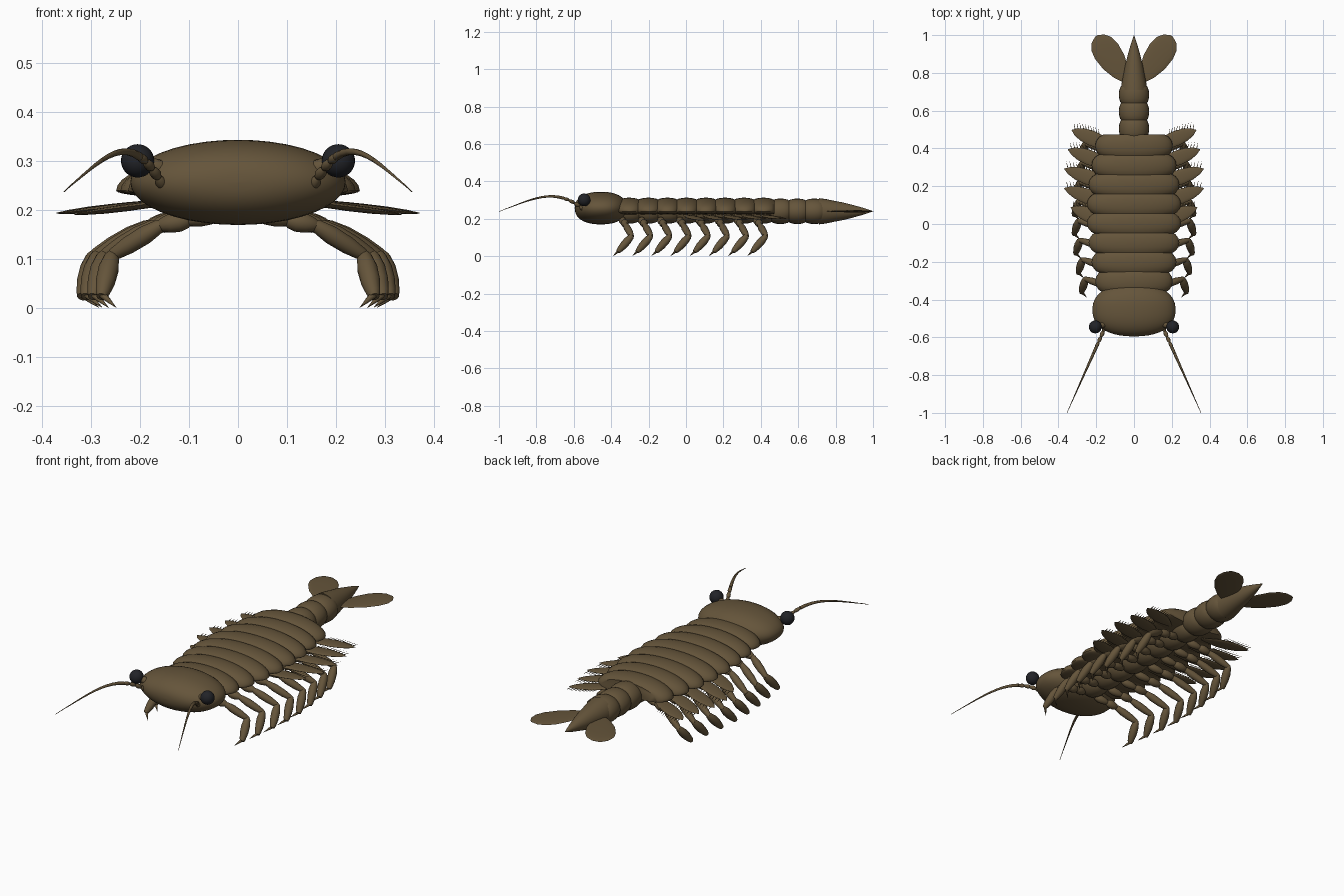
import bpy, bmesh, math
from mathutils import Vector

cube = bpy.data.objects.get("Cube")
if cube:
    bpy.data.objects.remove(cube, do_unlink=True)


def material(name, rgb):
    m = bpy.data.materials.new(name)
    m.use_nodes = True
    m.diffuse_color = (*rgb, 1)
    bsdf = next(n for n in m.node_tree.nodes if n.type == 'BSDF_PRINCIPLED')
    bsdf.inputs["Base Color"].default_value = (*rgb, 1)
    return m


BROWN = material("shell_brown", (0.13, 0.09, 0.043))
BLACK = material("eye_black", (0.016, 0.017, 0.021))


def lathe(bm, a, b, profile, n=12, u_scale=1, v_scale=1, v_low=None):
    """Skin elliptical rings (t, radius) from a to b; v_low squashes the underside."""
    a, b = Vector(a), Vector(b)
    d = (b - a).normalized()
    u = d.cross(Vector((0, 0, 1))).normalized()
    v = u.cross(d)
    v_low = v_scale if v_low is None else v_low
    rings = []
    for t, r in profile:
        ring = []
        for k in range(n):
            ang = math.tau * k / n
            c, s = math.cos(ang), math.sin(ang)
            ring.append(bm.verts.new(a.lerp(b, t) + u * c * r * u_scale
                                     + v * s * r * (v_scale if s > 0 else v_low)))
        rings.append(ring)
    for p, q in zip(rings, rings[1:]):
        for k in range(n):
            bm.faces.new((p[k], p[(k + 1) % n], q[(k + 1) % n], q[k]))
    bm.faces.new(rings[0][::-1])
    bm.faces.new(rings[-1])


def finish(name, bm, mat=BROWN, angle=50):
    bmesh.ops.recalc_face_normals(bm, faces=bm.faces)
    mesh = bpy.data.meshes.new(name)
    bm.to_mesh(mesh)
    bm.free()
    mesh.materials.append(mat)
    ob = bpy.data.objects.new(name, mesh)
    bpy.context.collection.objects.link(ob)
    bpy.ops.object.select_all(action='DESELECT')
    ob.select_set(True)
    bpy.context.view_layer.objects.active = ob
    bpy.ops.object.shade_smooth_by_angle(angle=math.radians(angle))
    return ob


def oval(power, steps=16):
    """Rounded profile from tip to tip with unit radius."""
    ts = [(1 - math.cos(math.pi * k / steps)) / 2 for k in range(steps + 1)]
    return [(t, max(0.01, (1 - abs(2 * t - 1) ** power) ** (1 / power))) for t in ts]


BARREL = [(0, 0.8), (0.12, 0.91), (0.3, 0.98), (0.5, 1), (0.7, 0.98), (0.88, 0.91), (1, 0.8)]
SPINDLE = [(0, 0.45), (0.1, 0.75), (0.35, 1), (0.65, 0.95), (0.9, 0.7), (1, 0.5)]
LEAF = [(0, 0.2), (0.15, 0.55), (0.35, 0.92), (0.55, 1), (0.75, 0.85), (0.9, 0.5), (1, 0.03)]
FIN = [(0, 0.3), (0.15, 0.62), (0.4, 0.92), (0.65, 1), (0.82, 0.88), (0.94, 0.55), (1, 0.1)]
THORN = [(0, 1), (0.5, 0.6), (1, 0.03)]

PITCH = 0.1025
START = -0.355
MID_Z = 0.24


def half_width(i):
    return 0.205 + 0.045 * math.sin(math.pi * i / 7)


# Head
bm = bmesh.new()
lathe(bm, (0, -0.595, 0.257), (0, -0.315, 0.257), oval(2.3, 24), 40, 0.22, 0.087)
finish("head", bm)

# Back plates: wide overlapping domes
for i in range(8):
    y = START + i * PITCH
    bm = bmesh.new()
    lathe(bm, (0, y - 0.008, MID_Z), (0, y + PITCH + 0.008, MID_Z), BARREL, 40,
          half_width(i), 0.073, 0.018)
    finish(f"back_plate_{i + 1}", bm)

# Narrow trunk under the plates, continuing into the tail
for i in range(8):
    y = START + i * PITCH
    bm = bmesh.new()
    lathe(bm, (0, y, MID_Z), (0, y + PITCH, MID_Z), BARREL, 24, 0.07, 0.066)
    finish(f"trunk_segment_{i + 1}", bm)
for i in range(3):
    y = 0.46 + i * 0.09
    bm = bmesh.new()
    lathe(bm, (0, y - 0.006, MID_Z), (0, y + 0.096, MID_Z), BARREL, 24, 0.08, 0.068)
    finish(f"tail_segment_{i + 1}", bm)

# Pointed tail end
bm = bmesh.new()
lathe(bm, (0, 0.71, MID_Z), (0, 1, MID_Z),
      [(0, 0.07), (0.12, 0.066), (0.3, 0.055), (0.45, 0.047), (0.6, 0.036),
       (0.8, 0.02), (1, 0.001)], 24)
finish("tail_spike", bm)

for side, label in ((1, "left"), (-1, "right")):
    # Tail fins
    bm = bmesh.new()
    lathe(bm, (side * 0.045, 0.765, MID_Z), (side * 0.2, 0.995, MID_Z), FIN, 16, 0.073, 0.006)
    finish(f"{label}_tail_fin", bm)

    # Eye on a short stalk
    bm = bmesh.new()
    bmesh.ops.create_uvsphere(bm, u_segments=24, v_segments=16, radius=0.034)
    bmesh.ops.translate(bm, verts=bm.verts, vec=(side * 0.205, -0.545, 0.301))
    finish(f"{label}_eye", bm, BLACK)
    bm = bmesh.new()
    lathe(bm, (side * 0.13, -0.52, 0.275), (side * 0.195, -0.543, 0.297), SPINDLE, 12, 0.018, 0.018)
    finish(f"{label}_eye_stalk", bm)

    # Antenna: beaded base and a long arched whip
    bm = bmesh.new()
    path = []
    for k in range(17):
        t = k / 16
        z = 0.245 + 0.2 * t * (1 - t) + 0.05 * math.sin(math.pi * min(1, t * 1.15)) * (1 - t)
        path.append(Vector((side * (0.15 + 0.205 * t), -0.54 - 0.46 * t, z - 0.007 * t)))
    for k, (a, b) in enumerate(zip(path, path[1:])):
        r = 0.011 * (1 - k / 16) ** 1.2 + 0.001
        shape = SPINDLE if k < 4 else THORN[:2] + [(1, 0.85)]
        if k >= 4:
            shape = [(0, 1), (1, 0.88)]
        lathe(bm, a, b, shape, 10, r, r)
    finish(f"{label}_antenna", bm)

    # Walking legs
    for i in range(8):
        y = START + 0.025 + i * PITCH
        reach = 0.6 + 0.4 * half_width(i) / 0.25
        reach *= 0.94 + 0.06 * math.sin(math.pi * i / 7)
        joints = [Vector((side * x * reach, y + dy, z)) for x, dy, z in (
            (0.045, -0.015, 0.195), (0.115, 0.0, 0.18), (0.18, 0.005, 0.17),
            (0.295, 0.04, 0.108), (0.318, -0.03, 0.028), (0.285, -0.06, 0.001))]
        bm = bmesh.new()
        for k, r in enumerate((0.02, 0.021, 0.019, 0.021)):
            a, b = joints[k], joints[k + 1]
            ext = (b - a) * 0.06
            lathe(bm, a - ext, b + ext, SPINDLE, 14, r, r)
        lathe(bm, joints[4], joints[5], THORN, 8, 0.008, 0.008)
        finish(f"{label}_leg_{i + 1}", bm)

    # Leaf-shaped swimming paddles with a bristle fringe
    for i, tip_x in enumerate((0.335, 0.37, 0.37, 0.35, 0.33)):
        y = START + 0.04 + (i + 3) * PITCH
        root = Vector((side * 0.1, y, 0.222))
        tip = Vector((side * tip_x, y + 0.095, 0.191 + 0.002 * i))
        bm = bmesh.new()
        lathe(bm, root, tip, LEAF, 14, 0.04, 0.007)
        along = (tip - root).normalized()
        out = Vector((-side * along.y, abs(along.x), 0)).normalized()
        for k in range(10):
            t = 0.42 + 0.058 * k
            w = 0.04 * (1 - ((t - 0.5) / 0.5) ** 2) ** 0.7 * 0.85
            base = root.lerp(tip, t) + out * w
            end = base + (out * 0.75 + along * 0.5) * 0.04
            lathe(bm, base, end, THORN, 5, 0.0025, 0.0025)
        finish(f"{label}_paddle_{i + 1}", bm)
